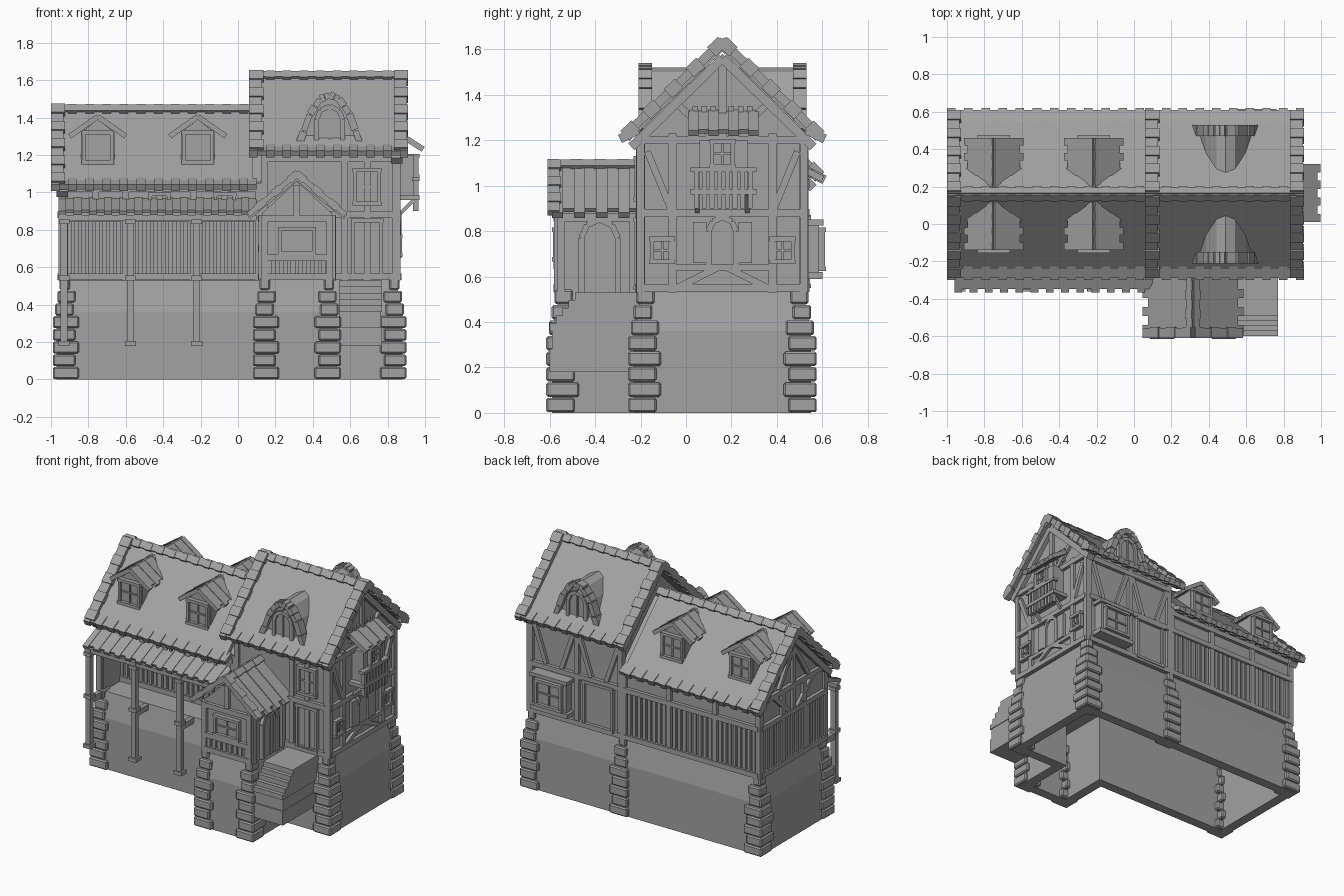
import bpy, bmesh
from mathutils import Vector, Matrix

if "Cube" in bpy.data.objects:
    bpy.data.objects.remove(bpy.data.objects["Cube"])

grey = bpy.data.materials.new("plain_grey")
grey.use_nodes = True
tone = (.36, .36, .36, 1)
grey.diffuse_color = tone
grey.node_tree.nodes["Principled BSDF"].inputs["Base Color"].default_value = tone

parts = {}
FLOOR, MID, SLOPE, RIDGE_Y = .53, .88, .96, .16
FRONT, BACK, LEFT, RIGHT = -.2, .52, -.94, .85
SIDES = (-1, 1)


def mesh(name):
    return parts.setdefault(name, bmesh.new())


def beam(name, p, q, width, thick, normal):
    """Box from p to q, centred across its width, facing along normal."""
    p, q = Vector(p), Vector(q)
    along, up = (q - p).normalized(), Vector(normal).normalized()
    rot = Matrix((along, up.cross(along), up)).transposed().to_4x4()
    size = Matrix.Diagonal(((q - p).length, width, thick, 1))
    bmesh.ops.create_cube(mesh(name), size=1, matrix=Matrix.Translation((p + q) / 2) @ rot @ size)


def box(name, x0, x1, y0, y1, z0, z1):
    y, z = (y0 + y1) / 2, (z0 + z1) / 2
    beam(name, (x0, y, z), (x1, y, z), abs(y1 - y0), z1 - z0, (0, 0, 1))


def prism(name, outline, axis, start, end):
    """Extrude an outline of (across, height) points along x or y."""
    bm = mesh(name)
    ends = [[bm.verts.new((d, u, z) if axis == "x" else (u, d, z)) for u, z in outline]
            for d in (start, end)]
    faces = [bm.faces.new(ends[0]), bm.faces.new(ends[1][::-1])]
    for i in range(len(outline)):
        faces.append(bm.faces.new((ends[0][i - 1], ends[1][i - 1], ends[1][i], ends[0][i])))
    bmesh.ops.recalc_face_normals(bm, faces=faces)


def tiles(name, start, end, down, count, thick=.03):
    """Row of lapped tiles along start-end, each running along down."""
    start, end, down = Vector(start), Vector(end), Vector(down)
    step = (end - start) / count
    normal = step.cross(down).normalized()
    if normal.z < 0:
        normal = -normal
    for i in range(count):
        odd = i % 2
        p = start + step * (i + .5)
        beam(name, p, p + down * (1 - .1 * odd), step.length, thick * (1 - .3 * odd), normal)


# Wall faces are (axis, plane, outward sign)
def strip(name, face, u0, z0, u1, z1, width=.035, depth=.02):
    axis, plane, sign = face
    n = Vector((sign, 0, 0)) if axis == "x" else Vector((0, sign, 0))
    point = lambda u, z: (plane, u, z) if axis == "x" else (u, plane, z)
    beam(name, point(u0, z0), point(u1, z1), width, depth * 2, n)


def slats(name, face, u0, u1, z0, z1, count):
    for i in range(count):
        u = u0 + (u1 - u0) * (i + .5) / count
        strip(name, face, u, z0, u, z1, abs(u1 - u0) / count * .6, .014)


def window(name, face, u, z, w, h, bars=1):
    strip(name, face, u, z - h / 2, u, z + h / 2, w, .008)
    for s in SIDES:
        strip(name, face, u + s * w / 2, z - h / 2, u + s * w / 2, z + h / 2, .018, .026)
        strip(name, face, u - w / 2 - .012, z + s * h / 2, u + w / 2 + .012, z + s * h / 2, .02, .03)
    if bars:
        strip(name, face, u, z - h / 2, u, z + h / 2, .01, .016)
        strip(name, face, u - w / 2, z, u + w / 2, z, .01, .016)


def arch(name, face, u, z0, w, h):
    """Arched leaf with a block surround."""
    r = w / 2
    line = [(-r, 0), (-r, h - r), (-r * .7, h - r * .3), (0, h), (r * .7, h - r * .3), (r, h - r), (r, 0)]
    axis, plane, sign = face
    prism(name, [(u + a, z0 + b) for a, b in line], axis, plane, plane + sign * .012)
    for (a, b), (c, d) in zip(line, line[1:]):
        strip(name, face, u + a, z0 + b, u + c, z0 + d, .025, .025)


def frame(name, face, posts, rails, z0, z1):
    for u in posts:
        strip(name, face, u, z0, u, z1)
    for z in rails:
        strip(name, face, posts[0], z, posts[-1], z, .035, .024)


# Hollow stone foundation with a sloped top
def inset(outline, d):
    result = []
    for i, p in enumerate(outline):
        p = Vector(p)
        a = (p - Vector(outline[i - 1])).normalized()
        b = (Vector(outline[(i + 1) % len(outline)]) - p).normalized()
        result.append(p + d * (Vector((-a.y, a.x)) + Vector((-b.y, b.x))))
    return result


plan = [(-.97, -.23), (.1, -.23), (.1, -.59), (.53, -.59), (.53, -.23), (.88, -.23), (.88, .55), (-.97, .55)]
plan = [p for p in plan]
bm = mesh("foundation")
loops = [[bm.verts.new((*p, z)) for p in (inset(plan, d))]
         for d, z in ((.07, .5), (.07, 0), (0, 0), (0, .36), (.035, FLOOR))]
for low, high in zip(loops, loops[1:]):
    for i in range(len(low)):
        bm.faces.new((low[i - 1], low[i], high[i], high[i - 1]))
bm.faces.new(loops[0][::-1])
bm.faces.new(loops[-1])
bmesh.ops.recalc_face_normals(bm, faces=bm.faces)

# Corner stones: (corner x, corner y, inward x, inward y)
for cx, cy, sx, sy in ((-.97, -.23, 1, 1), (.88, -.23, -1, 1), (.88, .55, -1, -1), (-.97, .55, 1, -1),
                       (.1, -.59, 1, 1), (.53, -.59, -1, 1), (.08, .55, 1, -1)):
    for i in range(8):
        z, lean = i * .068, max(0, i - 4) * .012
        long, cut = .12 - lean * .8, .02 * (i % 2)
        box("corner_stones", cx + sx * (lean - .02), cx + sx * (long - cut),
            cy + sy * (lean - .025), cy + sy * (long - .02 + cut), z + .003, z + .066)


# Walls and roofs of the two houses
def house(label, x0, x1, ridge, base):
    outline = [(FRONT, base), (BACK, base)] + [
        (RIDGE_Y + d, ridge - .05 - abs(d) * SLOPE) for d in (.36, 0, -.36)]
    prism(label + "_walls", outline, "x", x0, x1)


def roof(label, x0, x1, ridge, verges):
    top = [(RIDGE_Y + d, ridge - abs(d) * SLOPE) for d in (-.41, 0, .41)]
    prism(label + "_roof", top + [(y, z - .04) for y, z in top[::-1]], "x", x0 + .02, x1 - .02)
    count = round((x1 - x0) * 22)
    for s in SIDES:
        y, z = RIDGE_Y + s * .37, ridge - .385
        tiles(label + "_eave_tiles", (x0, y, z), (x1, y, z), (0, s * .08, -.04), count, .04)
        tiles(label + "_ridge_tiles", (x0, RIDGE_Y, ridge + .015), (x1, RIDGE_Y, ridge + .015),
              (0, s * .035, -.035), count, .02)
        for x in verges:
            tiles(label + "_verge_tiles", (x, RIDGE_Y, ridge + .005),
                  (x, RIDGE_Y + s * .43, ridge - .41), (.075, 0, 0), 9, .055)


LOW, HIGH = 1.45, 1.63
house("tower", .13, RIGHT, HIGH, FLOOR)
house("wing_upper", LEFT, .13, LOW, MID)
box("wing_lower_wall", LEFT, .13, 0, BACK, FLOOR, MID)
box("wing_end_wall", LEFT, LEFT + .03, FRONT, 0, FLOOR, MID)
roof("wing", -1, .1, LOW, [-1])
roof("tower", .06, .91, HIGH, [.06, .835])

# Timber framing and slatted panels
front, back = ("y", FRONT, -1), ("y", BACK, 1)
left, right = ("x", LEFT, -1), ("x", RIGHT, 1)
bays = [LEFT, -.6, -.24, .11]
frame("wing_back_frame", back, bays, [FLOOR + .02, MID, 1.01], FLOOR, 1.05)
frame("wing_front_frame", front, [LEFT, -.76, -.6, -.42, -.24, -.07, .11], [MID, 1.02], MID, 1.05)
frame("gallery_frame", ("y", 0, -1), bays, [FLOOR + .02, MID - .02], FLOOR, MID)
for a, b in zip(bays, bays[1:]):
    for face in (back, ("y", 0, -1)):
        slats("wall_slats", face, a + .02, b - .02, FLOOR + .03, MID - .02, 8)
for y in (FRONT, .04, .28):
    slats("wall_slats", left, y + .02, y + .22, FLOOR + .03, MID - .02, 5)
frame("wing_end_frame", left, [FRONT, .04, .28, BACK], [FLOOR + .02, MID, 1.06], FLOOR, 1.05)
strip("wing_end_frame", left, RIDGE_Y, MID, RIDGE_Y, LOW - .08)
frame("tower_front_frame", front, [.14, .57, .69, .84], [FLOOR + .02, MID, 1.18], FLOOR, 1.22)
frame("tower_back_frame", back, [.14, .48, .84], [FLOOR + .02, MID, 1.18], FLOOR, 1.22)
frame("tower_side_frame", right, [FRONT, -.06, .38, BACK], [FLOOR + .02, MID, 1.2], FLOOR, 1.23)
strip("tower_side_frame", right, RIDGE_Y, 1.2, RIDGE_Y, HIGH - .08)
for s in SIDES:
    c = RIDGE_Y
    strip("braces", right, c + s * .02, .64, c + s * .2, FLOOR + .02, .03)
    strip("braces", right, c + s * .22, MID, c + s * .33, 1.15, .03)
    strip("braces", right, c + s * .05, 1.22, c + s * .2, 1.36, .03)
    strip("braces", left, c + s * .04, MID, c + s * .22, 1.05, .03)
    strip("braces", left, c + s * .02, 1.3, c + s * .16, 1.08, .03)
    window("side_windows", right, c + s * .265, .715, .09, .1)
    strip("shutters", right, c + s * .1, .66, c + s * .1, .84, .06, .022)
    strip("braces", back, .31 + s * .15, 1.16, .31 + s * .06, .9, .03)
    strip("braces", back, .66 + s * .15, 1.16, .66 + s * .06, .9, .03)
    strip("eave_boards", right, c, HIGH - .07, c + s * .4, HIGH - .46, .04, .03)
    strip("eave_boards", left, c, LOW - .07, c + s * .4, LOW - .46, .04, .03)
arch("side_arch_window", right, RIDGE_Y, .65, .12, .21)
strip("side_rail", right, -.06, .64, .38, .64, .025)
window("front_shutter", front, .69, .7, .15, .3, 0)
window("tower_upper_window", front, .69, 1.03, .13, .18)
window("back_panel", back, .31, .71, .22, .3, 0)
for x in (-.42, -.07):
    window("wing_windows", front, x, .95, .1, .08)

# Bay on the rear of the tower
box("rear_bay", .53, .78, BACK, .585, .61, .83)
box("rear_bay_trim", .51, .8, BACK, .605, .825, .85)
box("rear_bay_trim", .51, .8, BACK, .6, .59, .62)
window("rear_bay_window", ("y", .585, 1), .655, .72, .19, .17)

# Small balcony with canopy on the tower side
box("balcony", RIGHT, .94, .06, .27, .97, 1.2)
box("balcony_floor", RIGHT, .97, .02, .31, .96, .985)
side = ("x", .95, 1)
slats("balcony_rails", side, .03, .3, .9, 1.07, 8)
strip("balcony_rails", side, .02, 1.07, .31, 1.07, .02)
window("balcony_window", ("x", .94, 1), RIDGE_Y, 1.14, .09, .11)
tiles("balcony_canopy", (RIGHT, .01, 1.32), (RIGHT, .32, 1.32), (.14, 0, -.09), 7)
slats("gable_slats", right, .02, .3, 1.25, 1.35, 7)
for y in (.05, .27):
    beam("balcony_brackets", (RIGHT, y, .87), (.95, y, .97), .02, .02, (1, 0, -1))

# Gallery canopy and long posts
tiles("gallery_canopy", (-.96, FRONT, .96), (.1, FRONT, .96), (0, -.16, -.07), 26, .025)
box("gallery_beam", -.96, .1, -.345, -.315, .85, .88)
for x in (-.93, -.575, -.22):
    box("gallery_posts", x - .018, x + .018, -.35, -.314, .18, MID)
    for z, r in ((.18, .03), (.53, .028), (.83, .028)):
        box("gallery_posts", x - r, x + r, -.332 - r, -.332 + r, z, z + .025)
    box("gallery_floor_beams", x - .015, x + .015, -.34, FRONT, .49, FLOOR)

# Entrance porch
MX = .315
prism("porch_walls", [(.13, FLOOR), (.5, FLOOR), (.5, .89), (MX, 1.06), (.13, .89)], "y", -.56, FRONT)
porch, entry = ("y", -.56, -1), ("x", .5, 1)
frame("porch_frame", porch, [.14, .49], [FLOOR + .02, .65, .86], FLOOR, MID)
strip("porch_frame", porch, MX, .86, MX, 1.04)
slats("porch_slats", porch, .15, .48, .56, .64, 8)
window("porch_window", porch, MX, .74, .18, .13)
frame("porch_frame", entry, [-.55, -.23], [.86], FLOOR, MID)
frame("porch_frame", ("x", .13, -1), [-.55, -.4, -.23], [FLOOR + .02, .7, .86], FLOOR, MID)
arch("porch_door", entry, -.38, FLOOR, .16, .32)
slats("porch_door", entry, -.45, -.31, FLOOR, .8, 4)
for s in SIDES:
    tiles("porch_roof", (MX, -.59, 1.08), (MX, FRONT, 1.08), (s * .26, 0, -.21), 8)
    tiles("porch_verge", (MX, -.61, 1.1), (MX + s * .26, -.61, .88), (0, .06, 0), 6, .04)
    tiles("porch_ridge", (MX, -.61, 1.11), (MX, FRONT, 1.11), (s * .035, 0, -.03), 8, .02)

# Entrance stairs
box("stairs", .54, .77, -.6, FRONT, .18, .28)
box("stairs", .54, .765, -.59, FRONT, .28, .37)
for i in range(5):
    box("stairs", .54, .77, -.6 + i * .028, FRONT, .36 + i * .034, .394 + i * .034)

# Dormers on both slopes
for s in SIDES:
    for x in (-.75, -.215):
        y = RIDGE_Y + s * .285
        prism("dormer_walls", [(x - .09, 1.13), (x + .09, 1.13), (x + .09, 1.32), (x, 1.39), (x - .09, 1.32)],
              "y", y, RIDGE_Y + s * .08)
        window("dormer_windows", ("y", y, s), x, 1.24, .15, .16)
        for t in SIDES:
            tiles("dormer_roofs", (x, y + s * .015, 1.405), (x, RIDGE_Y + s * .02, 1.405),
                  (t * .15, 0, -.105), 7, .028)
    x, y = .49, RIDGE_Y + s * .34
    half = [(.17, 1.24), (.105, 1.42), (.05, 1.5)]
    line = [(x - a, z) for a, z in half] + [(x, 1.52)] + [(x + a, z) for a, z in half[::-1]]
    prism("arched_dormers", line, "y", y, RIDGE_Y + s * .06)
    for (a, b), (c, d) in zip(line, line[1:]):
        for k in range(2):
            f, g = k / 2, (k + .94) / 2
            strip("arched_dormer_trim", ("y", y, s), a + (c - a) * f, b + (d - b) * f,
                  a + (c - a) * g, b + (d - b) * g, .04 - .008 * k, .03)
    arch("arched_dormer_windows", ("y", y, s), x, 1.26, .14, .2)
    strip("arched_dormer_windows", ("y", y, s), x, 1.26, x, 1.45, .012)

# Turn every part into an object
for name, bm in parts.items():
    data = bpy.data.meshes.new(name)
    bm.to_mesh(data)
    bm.free()
    data.materials.append(grey)
    obj = bpy.data.objects.new(name, data)
    bpy.context.collection.objects.link(obj)
    if name == "corner_stones":
        bevel = obj.modifiers.new("worn_edges", "BEVEL")
        bevel.width, bevel.segments = .008, 1
